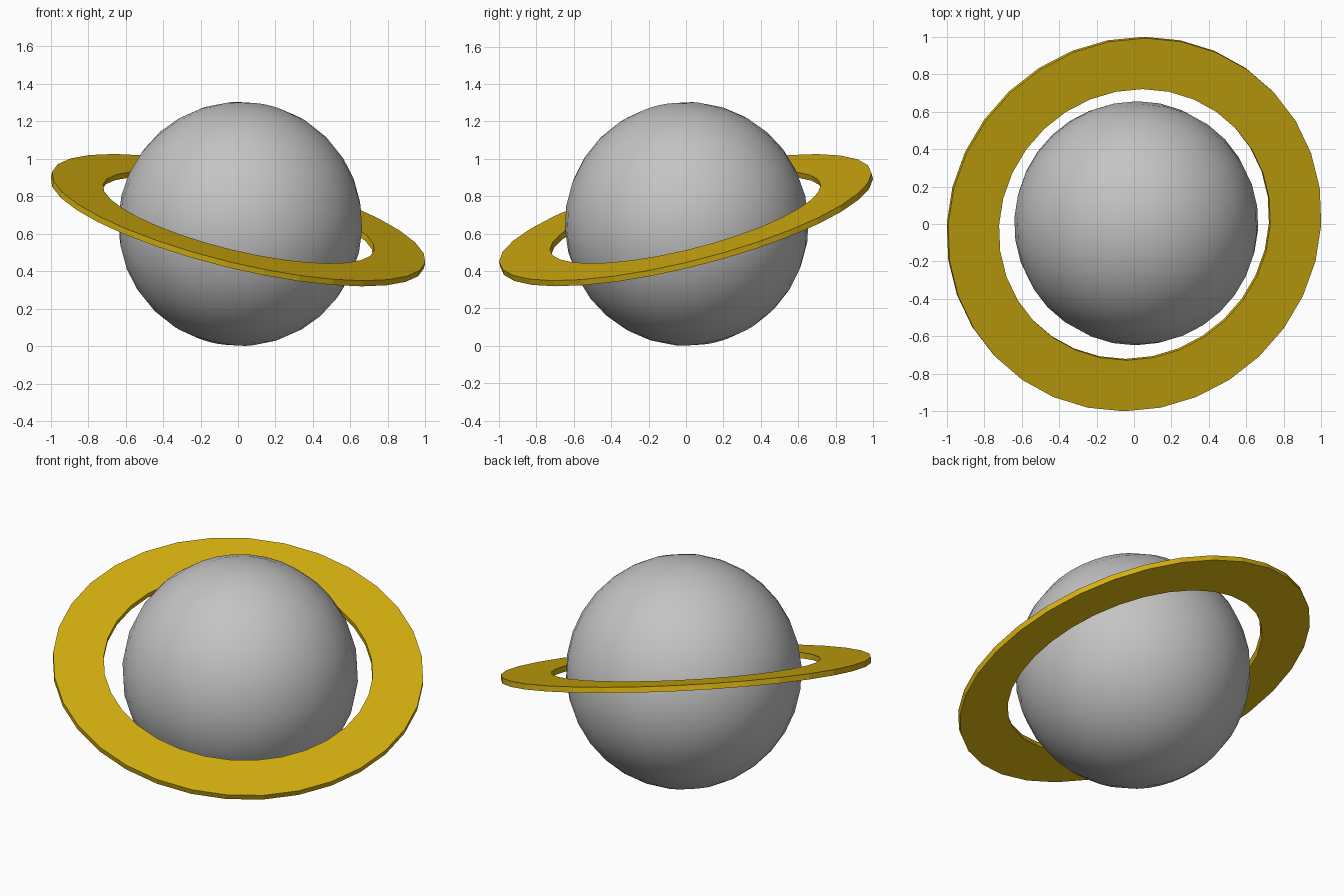
import bpy, bmesh, math
from mathutils import Matrix

if "Cube" in bpy.data.objects:
    bpy.data.objects.remove(bpy.data.objects["Cube"])

TILT = (0.239, 0.239, 0)


def material(name, rgb):
    m = bpy.data.materials.new(name)
    m.diffuse_color = (*rgb, 1)
    m.use_nodes = True
    m.node_tree.nodes["Principled BSDF"].inputs["Base Color"].default_value = m.diffuse_color
    return m


def add_object(name, bm, loc, mat):
    me = bpy.data.meshes.new(name)
    bm.to_mesh(me)
    bm.free()
    me.materials.append(mat)
    ob = bpy.data.objects.new(name, me)
    ob.location = loc
    ob.rotation_euler = TILT
    bpy.context.collection.objects.link(ob)
    return ob


# Globe: smooth sphere
bm = bmesh.new()
bmesh.ops.create_uvsphere(bm, u_segments=32, v_segments=16, radius=0.652)
for f in bm.faces:
    f.smooth = True
add_object("globe", bm, (0.012, 0.004, 0.652), material("grey", (0.55, 0.55, 0.55)))

# Ring: flat 32-sided washer, a rectangle profile spun around the axis
bm = bmesh.new()
inner, outer, half, sides = 0.745, 1.025, 0.016, 32
profile = [(inner, -half), (outer, -half), (outer, half), (inner, half)]
loops = []
for i in range(sides):
    a = 2 * math.pi * i / sides
    loops.append([bm.verts.new((r * math.cos(a), r * math.sin(a), z)) for r, z in profile])
for i in range(sides):
    a, b = loops[i], loops[(i + 1) % sides]
    for j in range(4):
        k = (j + 1) % 4
        bm.faces.new((a[j], b[j], b[k], a[k]))
bmesh.ops.recalc_face_normals(bm, faces=bm.faces)
add_object("ring", bm, (0, 0, 0.672), material("gold", (0.66, 0.43, 0.005)))
